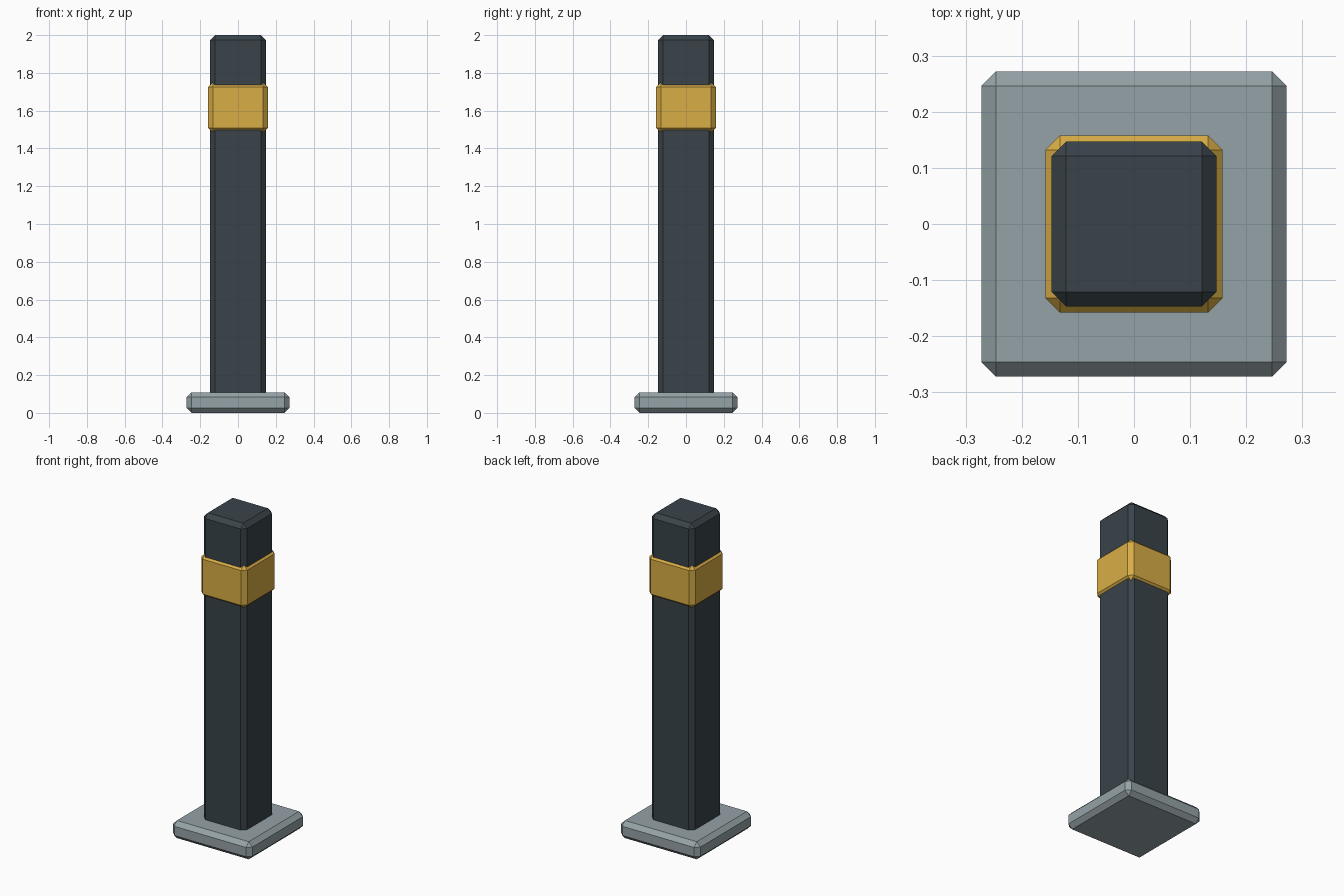
import bpy
import bmesh
from mathutils import Matrix

cube = bpy.data.objects.get("Cube")
if cube:
    bpy.data.objects.remove(cube, do_unlink=True)


def make_material(name, rgb):
    mat = bpy.data.materials.new(name)
    mat.use_nodes = True
    color = (*rgb, 1)
    mat.diffuse_color = color
    mat.node_tree.nodes["Principled BSDF"].inputs["Base Color"].default_value = color
    return mat


def chamfered_block(name, half, bottom, top, mat, chamfer=0.026):
    """Square block centred on the z axis with flat chamfers on every edge."""
    mesh = bpy.data.meshes.new(name)
    bm = bmesh.new()
    size = Matrix.Diagonal((2 * half, 2 * half, top - bottom, 1))
    place = Matrix.Translation((0, 0, (bottom + top) / 2))
    bmesh.ops.create_cube(bm, size=1, matrix=place @ size)
    bmesh.ops.bevel(bm, geom=bm.edges[:], offset=chamfer, offset_type='OFFSET',
                    segments=1, affect='EDGES')
    bm.to_mesh(mesh)
    bm.free()
    mesh.materials.append(mat)
    obj = bpy.data.objects.new(name, mesh)
    bpy.context.scene.collection.objects.link(obj)
    return obj


slate = make_material("dark slate", (0.041, 0.057, 0.068))
grey = make_material("light grey", (0.30, 0.365, 0.39))
amber = make_material("amber yellow", (0.69, 0.42, 0.06))

# Ground plate, tall post and the band wrapped around it
chamfered_block("base_plate", 0.272, 0, 0.109, grey)
chamfered_block("post", 0.147, 0.05, 2, slate)
chamfered_block("band", 0.158, 1.482, 1.75, amber)
